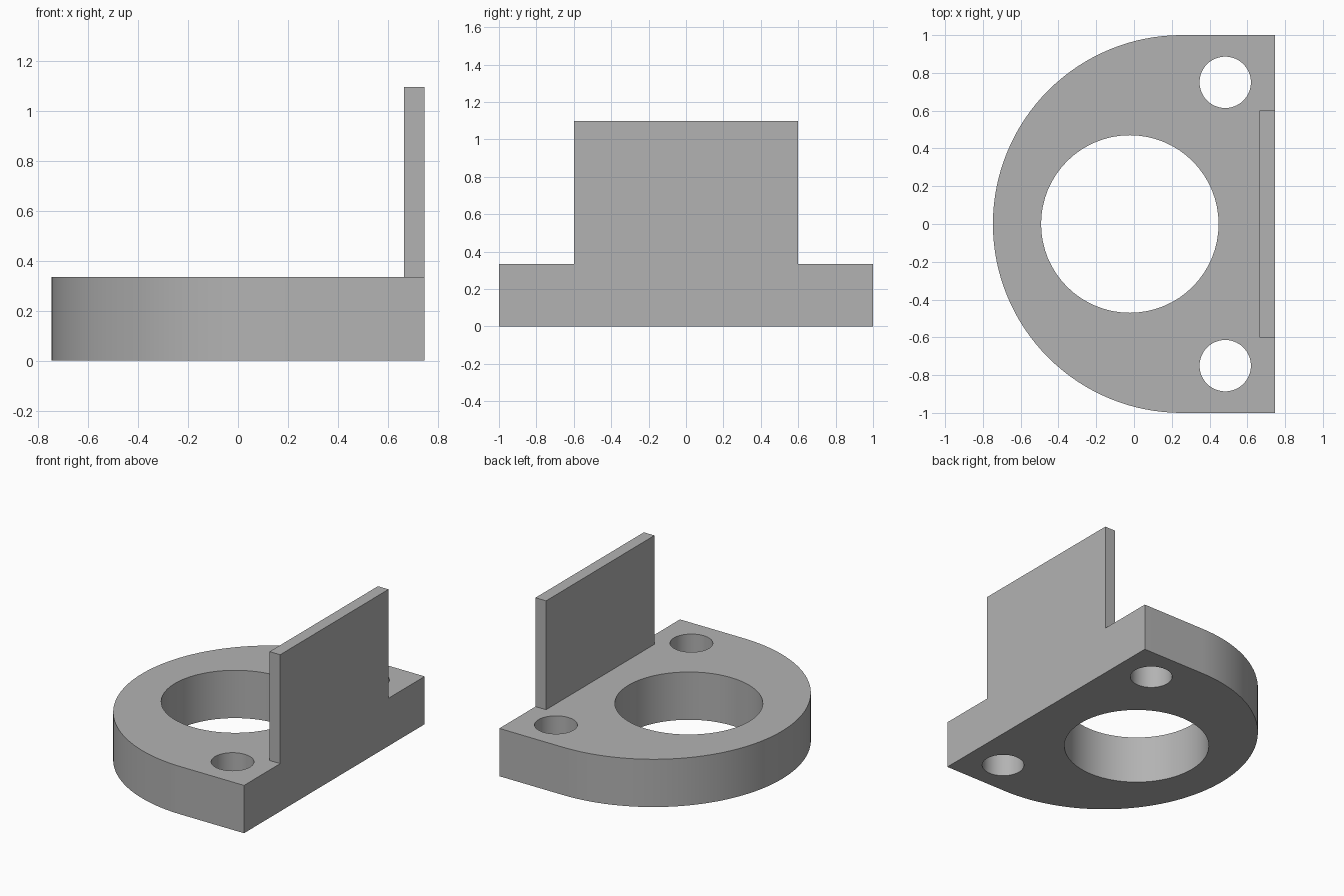
import bpy
import bmesh
import math
from math import pi

cube = bpy.data.objects.get("Cube")
if cube:
    bpy.data.objects.remove(cube, do_unlink=True)

# Main dimensions
HALF_X = 0.747
BASE_H = 0.335
TOP_Z = 1.098
PLATE_T = 0.082
PLATE_HALF_Y = 0.6

grey = bpy.data.materials.new("plain grey")
grey.use_nodes = True
colour = (0.45, 0.45, 0.45, 1)
grey.diffuse_color = colour
grey.node_tree.nodes["Principled BSDF"].inputs["Base Color"].default_value = colour


def prism(name, outline, z0, z1):
    """Extrude a counter-clockwise outline from z0 to z1."""
    bm = bmesh.new()
    face = bm.faces.new([bm.verts.new((x, y, z0)) for x, y in outline])
    new = bmesh.ops.extrude_face_region(bm, geom=[face])["geom"]
    for v in new:
        if isinstance(v, bmesh.types.BMVert):
            v.co.z = z1
    bmesh.ops.recalc_face_normals(bm, faces=bm.faces[:])
    mesh = bpy.data.meshes.new(name)
    bm.to_mesh(mesh)
    bm.free()
    mesh.materials.append(grey)
    obj = bpy.data.objects.new(name, mesh)
    bpy.context.collection.objects.link(obj)
    return obj


def arc(cx, cy, r, start, end, steps):
    angles = [start + (end - start) * i / steps for i in range(steps + 1)]
    return [(cx + r * math.cos(a), cy + r * math.sin(a)) for a in angles]


# Base: half disc running into a short straight-sided block
outline = arc(1 - HALF_X, 0, 1, pi / 2, 3 * pi / 2, 64)
base = prism("flange_base", outline + [(HALF_X, -1), (HALF_X, 1)], 0, BASE_H)

# Bore and the two bolt holes
holes = [("bore", -0.022, 0, 0.47)]
holes += [("bolt_hole", 0.483, side * 0.75, 0.136) for side in (-1, 1)]
for name, x, y, r in holes:
    ring = arc(x, y, r, 0, 2 * pi, 64)[:-1]
    cutter = prism(name + "_cutter", ring, -0.1, BASE_H + 0.1)
    cutter.hide_render = True
    cutter.hide_set(True)
    cut = base.modifiers.new(name, "BOOLEAN")
    cut.operation = "DIFFERENCE"
    cut.solver = "EXACT"
    cut.object = cutter

# Apply the cuts, then drop the cutters
bpy.context.view_layer.objects.active = base
base.select_set(True)
cutters = [m.object for m in base.modifiers]
for m in list(base.modifiers):
    bpy.ops.object.modifier_apply(modifier=m.name)
for cutter in cutters:
    bpy.data.objects.remove(cutter, do_unlink=True)
bpy.ops.object.shade_smooth_by_angle(angle=math.radians(30))

# Upright plate flush with the straight edge
x0 = HALF_X - PLATE_T
prism("upright_plate",
      [(x0, -PLATE_HALF_Y), (HALF_X, -PLATE_HALF_Y),
       (HALF_X, PLATE_HALF_Y), (x0, PLATE_HALF_Y)], BASE_H, TOP_Z)
